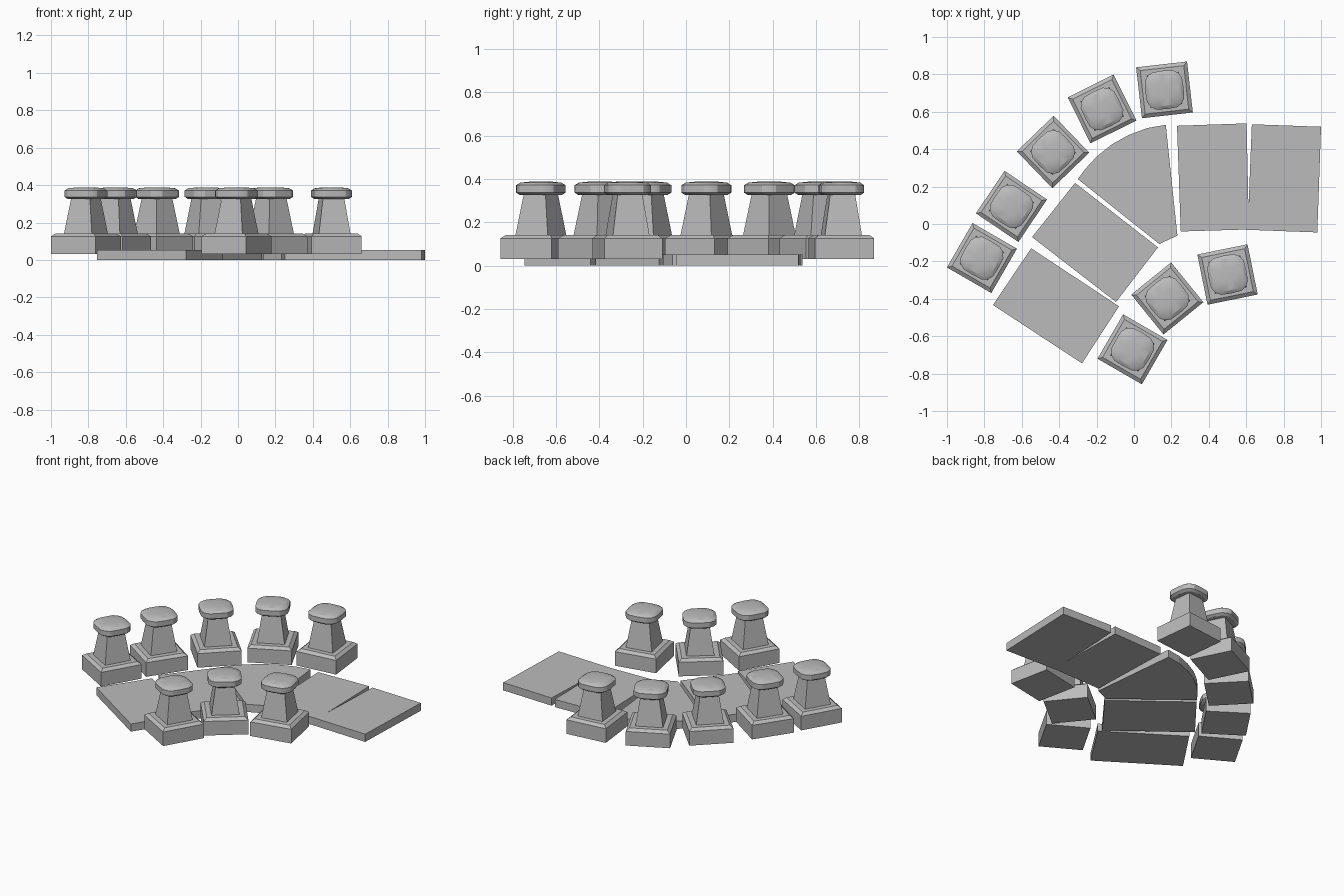
import bpy, bmesh, math
from mathutils import Matrix

if "Cube" in bpy.data.objects:
    bpy.data.objects.remove(bpy.data.objects["Cube"])

stone = bpy.data.materials.new("grey_stone")
stone.diffuse_color = (0.5, 0.5, 0.5, 1)
stone.use_nodes = True
stone.node_tree.nodes["Principled BSDF"].inputs["Base Color"].default_value = stone.diffuse_color


def make_object(name, bm, smooth=False):
    bmesh.ops.recalc_face_normals(bm, faces=bm.faces)
    me = bpy.data.meshes.new(name)
    bm.to_mesh(me)
    bm.free()
    me.materials.append(stone)
    ob = bpy.data.objects.new(name, me)
    bpy.context.collection.objects.link(ob)
    if smooth:
        bpy.ops.object.select_all(action='DESELECT')
        ob.select_set(True)
        bpy.context.view_layer.objects.active = ob
        bpy.ops.object.shade_smooth_by_angle(angle=math.radians(28))
    return ob


def slab(name, outline, z0=0.0, z1=0.052):
    bm = bmesh.new()
    face = bm.faces.new([bm.verts.new((x, y, z0)) for x, y in outline])
    top = bmesh.ops.extrude_face_region(bm, geom=[face])
    for v in top["geom"]:
        if isinstance(v, bmesh.types.BMVert):
            v.co.z = z1
    return make_object(name, bm)


def loft(bm, rings):
    """Closed skin through stacked rings of (outline, z)."""
    loops = [[bm.verts.new((x, y, z)) for x, y in pts] for pts, z in rings]
    n = len(loops[0])
    for a, b in zip(loops, loops[1:]):
        for i in range(n):
            j = (i + 1) % n
            bm.faces.new((a[i], a[j], b[j], b[i]))
    bm.faces.new(loops[0][::-1])
    bm.faces.new(loops[-1])


def square(h):
    return [(-h, -h), (h, -h), (h, h), (-h, h)]


def cushion(h):
    """Square with bulging sides and rounded corners."""
    side = [(h, -0.55 * h), (h * 1.03, 0), (h, 0.55 * h), (h * 0.83, h * 0.83)]
    pts = []
    for k in range(4):
        c, s = round(math.cos(k * math.pi / 2)), round(math.sin(k * math.pi / 2))
        pts += [(c * x - s * y, s * x + c * y) for x, y in side]
    return pts


# paving slabs along the bend
slab("straight_slabs", [(0.23, 0.525), (0.25, -0.04), (0.58, -0.03), (0.98, -0.045),
                        (1.0, 0.52), (0.63, 0.533), (0.612, 0.08), (0.602, 0.538)])
slab("corner_slab", [(0.17, 0.53), (0.07, 0.513), (-0.03, 0.475), (-0.12, 0.425), (-0.2, 0.36),
                     (-0.26, 0.295), (-0.30, 0.24), (0.135, -0.107), (0.232, -0.062)])
slab("middle_slab", [(-0.315, 0.22), (-0.545, -0.07), (-0.096, -0.417), (0.128, -0.125)])
slab("end_slab", [(-0.55, -0.13), (-0.754, -0.433), (-0.278, -0.745), (-0.08, -0.44)])

# bollards: x, y, rotation in degrees
posts = [(0.163, 0.717, 6.5), (-0.171, 0.615, 26.5), (-0.433, 0.385, 44), (-0.655, 0.094, -34),
         (-0.813, -0.182, -30), (-0.008, -0.67, -30), (0.178, -0.398, 39), (0.5, -0.27, 11.5)]
for n, (x, y, deg) in enumerate(posts, 1):
    place = Matrix.Translation((x, y, 0)) @ Matrix.Rotation(math.radians(deg), 4, 'Z')
    # plinth with bevelled top
    bm = bmesh.new()
    loft(bm, [(square(0.137), 0.031), (square(0.137), 0.126), (square(0.117), 0.142)])
    make_object(f"plinth_{n}", bm).matrix_world = place
    # tapered shaft
    bm = bmesh.new()
    loft(bm, [(square(0.086), 0.14), (square(0.057), 0.335)])
    make_object(f"shaft_{n}", bm).matrix_world = place
    # rounded cap
    bm = bmesh.new()
    loft(bm, [(cushion(0.085), 0.326), (cushion(0.1), 0.337), (cushion(0.1), 0.371),
              (cushion(0.083), 0.383), (cushion(0.04), 0.388)])
    make_object(f"cap_{n}", bm, smooth=True).matrix_world = place
